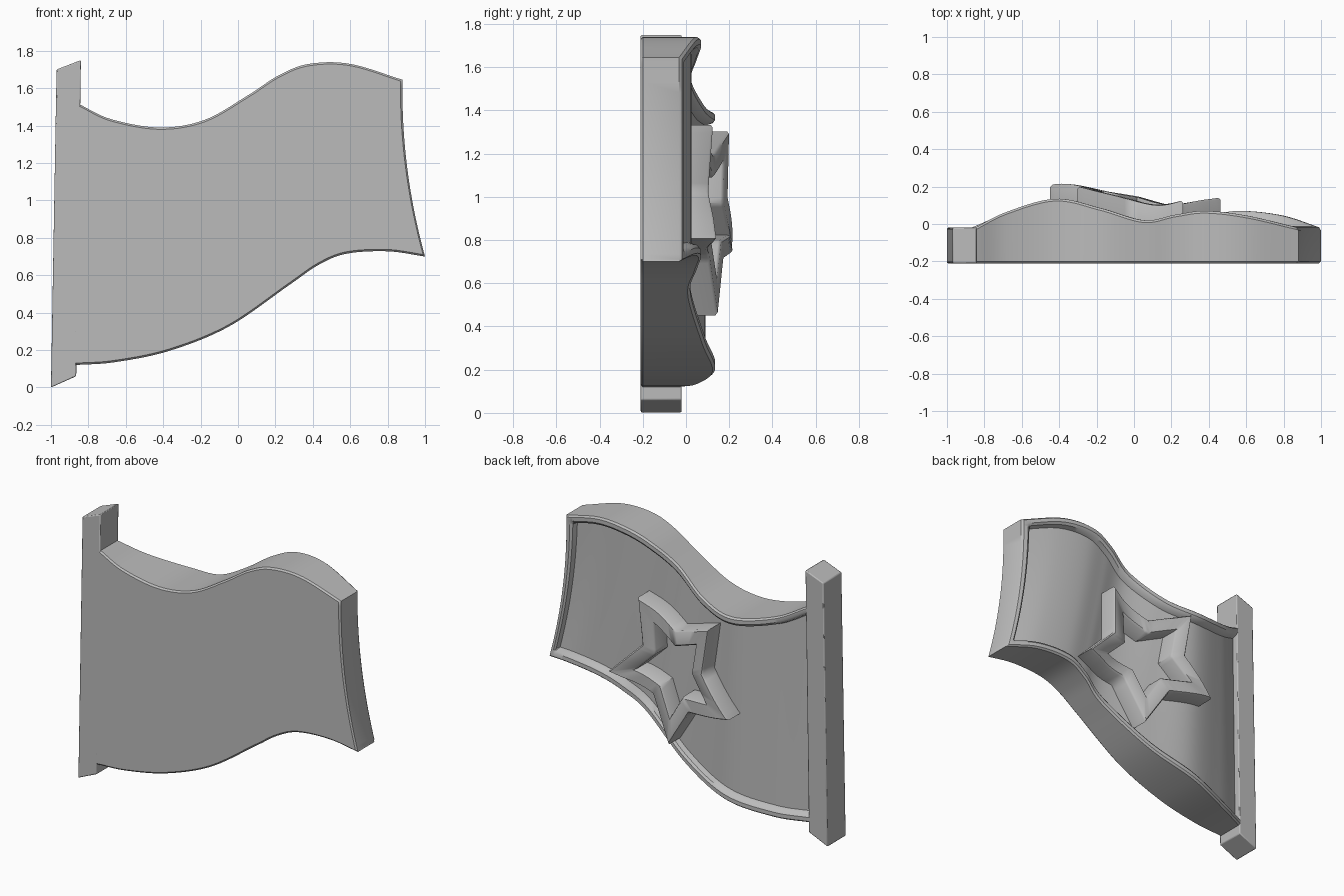
import bpy, bmesh, math
from mathutils import Vector

cube = bpy.data.objects.get("Cube")
if cube:
    bpy.data.objects.remove(cube)

grey = bpy.data.materials.new("plain grey")
grey.use_nodes = True
grey.diffuse_color = (0.5, 0.5, 0.5, 1)
grey.node_tree.nodes["Principled BSDF"].inputs["Base Color"].default_value = (0.5, 0.5, 0.5, 1)

FRONT = -0.21
# Cloth sections from pole to free end: top x, top z, bottom x, bottom z, back y
SECTIONS = [Vector(s) for s in (
    (-0.85, 1.515, -0.87, 0.12, -0.02),
    (-0.68, 1.435, -0.66, 0.135, 0.065),
    (-0.42, 1.39, -0.37, 0.195, 0.135),
    (-0.18, 1.43, -0.05, 0.325, 0.085),
    (0.05, 1.56, 0.27, 0.545, 0.02),
    (0.22, 1.67, 0.43, 0.655, 0.05),
    (0.38, 1.73, 0.58, 0.715, 0.07),
    (0.60, 1.73, 0.80, 0.728, 0.045),
    (0.88, 1.645, 1.0, 0.70, -0.02))]
LAST = len(SECTIONS) - 1
# Rim cross-section: distance from the edge, depth below the crest
RIM = ((0, 0.012), (0.01, 0), (0.035, 0), (0.05, 0.012), (0.06, 0.045))
FIELD = RIM[-1][1]


def section(u):
    """Smooth spline through the cloth sections."""
    i = min(int(u), LAST - 1)
    t = u - i
    b, c = SECTIONS[i], SECTIONS[i + 1]
    a = SECTIONS[i - 1] if i else b * 2 - c
    d = SECTIONS[i + 2] if i + 2 <= LAST else c * 2 - b
    return b + (c - a) * (t / 2) + (a * 2 - b * 5 + c * 4 - d) * (t * t / 2) \
        + (b * 3 - a - c * 3 + d) * (t ** 3 / 2)


def cloth_x(s, u, v):
    bow = 0.14 * (u / LAST) ** 3 * v * (1 - v)
    return s[2] + (s[0] - s[2]) * v - bow


def crest_y(x, z):
    """Height of the wave at any x, z."""
    lo, hi = 0.0, float(LAST)
    for _ in range(24):
        u = (lo + hi) / 2
        s = section(u)
        v = min(1, max(0, (z - s[3]) / (s[1] - s[3])))
        if cloth_x(s, u, v) < x:
            lo = u
        else:
            hi = u
    return section(lo)[4]


def depth(d):
    for (d0, h0), (d1, h1) in zip(RIM, RIM[1:]):
        if d <= d1:
            return h0 + (h1 - h0) * (d - d0) / (d1 - d0)
    return FIELD


def finish(name, bm, bevel=0, angle=35):
    bmesh.ops.recalc_face_normals(bm, faces=bm.faces)
    mesh = bpy.data.meshes.new(name)
    bm.to_mesh(mesh)
    bm.free()
    mesh.materials.append(grey)
    ob = bpy.data.objects.new(name, mesh)
    bpy.context.collection.objects.link(ob)
    bpy.ops.object.select_all(action="DESELECT")
    ob.select_set(True)
    bpy.context.view_layer.objects.active = ob
    if bevel:
        mod = ob.modifiers.new("soft edges", "BEVEL")
        mod.width, mod.segments = bevel, 2
        mod.limit_method, mod.angle_limit = "ANGLE", math.radians(40)
    bpy.ops.object.shade_smooth_by_angle(angle=math.radians(angle))
    return ob


# Waving cloth: flat front, wavy back with a raised rim on three sides
end_span = 0.25                       # x width of one step near the free end
cols = [(LAST - 0.3) * i / 70 for i in range(70)]
cols += [LAST - d / end_span for d, _ in reversed(RIM)]
inner = 16
bm = bmesh.new()
back, front = [], []
for u in cols:
    s = section(u)
    height = s[1] - s[3]
    edge = RIM[-1][0]
    dist = [d for d, _ in RIM]
    zs = dist + [edge + (height - 2 * edge) * k / inner for k in range(1, inner)]
    zs += [height - d for d in reversed(dist)]
    bcol, fcol = [], []
    for h in zs:
        v = h / height
        x, z = cloth_x(s, u, v), s[3] + h
        d = max(0, min(h, height - h, (LAST - u) * end_span))
        bcol.append(bm.verts.new((x, s[4] - depth(d), z)))
        fcol.append(bm.verts.new((x, FRONT + max(0, 0.01 - d), z)))
    back.append(bcol)
    front.append(fcol)
for grid in (back, front):
    for a, b in zip(grid, grid[1:]):
        for j in range(len(a) - 1):
            bm.faces.new((a[j], a[j + 1], b[j + 1], b[j]))


def border(g):
    return [c[0] for c in g] + g[-1][1:] + [c[-1] for c in g[-2::-1]] + g[0][-2:0:-1]


outer_b, outer_f = border(back), border(front)
for k in range(len(outer_b)):
    bm.faces.new((outer_b[k - 1], outer_b[k], outer_f[k], outer_f[k - 1]))
finish("flag_cloth", bm)

# Slanted-end pole
bm = bmesh.new()
outline = ((-1, 0), (-0.865, 0.06), (-0.84, 1.75), (-0.97, 1.70))
pole = bm.faces.new([bm.verts.new((x, FRONT, z)) for x, z in outline])
moved = bmesh.ops.extrude_face_region(bm, geom=[pole])["geom"]
bmesh.ops.translate(bm, vec=(0, 0.19, 0), verts=[e for e in moved if isinstance(e, bmesh.types.BMVert)])
finish("flag_pole", bm, 0.006)


# Hollow star that follows the wave
def star_loop(tip, valley, steps=8):
    corners = []
    for k in range(10):
        a = math.radians(-87 + 36 * k)
        r = valley if k % 2 else tip
        corners.append(Vector((r * math.cos(a), 0.93 + r * math.sin(a))))
    return [corners[k].lerp(corners[(k + 1) % 10], i / steps)
            for k in range(10) for i in range(steps)]


bm = bmesh.new()
rings = []
for loop, lift in ((star_loop(0.48, 0.262), -0.07), (star_loop(0.48, 0.262), 0.068),
                   (star_loop(0.465, 0.252), 0.08), (star_loop(0.315, 0.17), 0.08),
                   (star_loop(0.30, 0.16), 0.068), (star_loop(0.30, 0.16), -0.07)):
    rings.append([bm.verts.new((x, crest_y(x, z) + lift, z)) for x, z in loop])
for a, b in zip(rings, rings[1:] + rings[:1]):
    for k in range(len(a)):
        bm.faces.new((a[k - 1], a[k], b[k], b[k - 1]))
finish("star_emblem", bm, angle=50)
